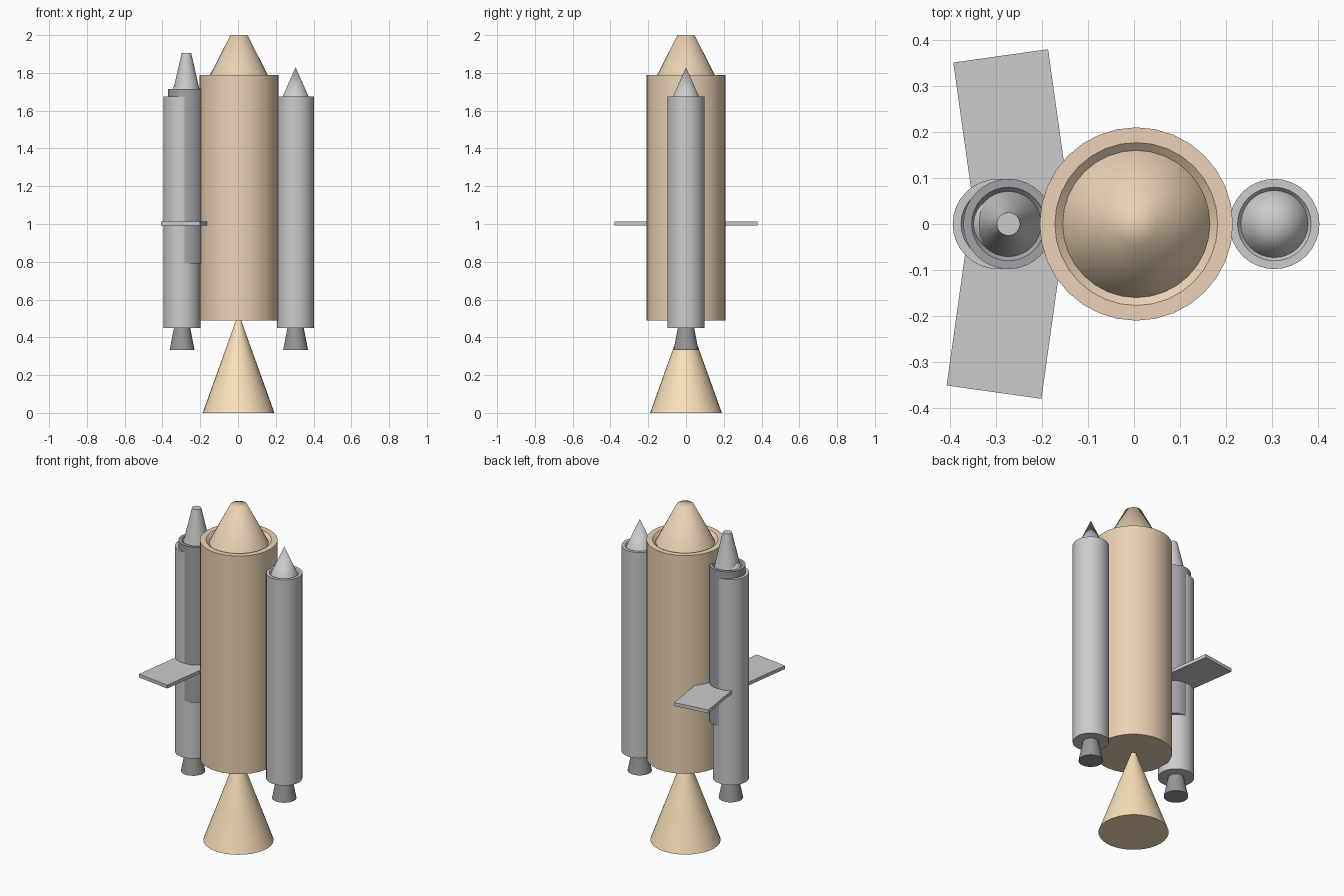
import bpy, bmesh, math
from mathutils import Matrix

if "Cube" in bpy.data.objects:
    bpy.data.objects.remove(bpy.data.objects["Cube"])

SEG = 32


def material(name, rgb):
    m = bpy.data.materials.new(name)
    m.diffuse_color = (*rgb, 1)
    m.use_nodes = True
    m.node_tree.nodes["Principled BSDF"].inputs["Base Color"].default_value = m.diffuse_color
    return m


TAN = material("tan", (0.83, 0.65, 0.46))
FLAME = material("flame", (0.96, 0.76, 0.49))
CHARCOAL = material("charcoal", (0.36, 0.36, 0.39))
SOOT = material("soot", (0.32, 0.31, 0.30))


def add_object(name, bm, mat=None):
    bmesh.ops.recalc_face_normals(bm, faces=bm.faces)
    mesh = bpy.data.meshes.new(name)
    bm.to_mesh(mesh)
    bm.free()
    ob = bpy.data.objects.new(name, mesh)
    bpy.context.collection.objects.link(ob)
    if mat:
        mesh.materials.append(mat)
    return ob


def lathe(name, x, profile, mat=None, angle=40):
    """Spin a (radius, height) profile around a vertical axis at x."""
    bm = bmesh.new()
    verts = [bm.verts.new((r, 0, z)) for r, z in profile]
    edges = [bm.edges.new(pair) for pair in zip(verts, verts[1:])]
    bmesh.ops.spin(bm, geom=verts + edges, cent=(0, 0, 0), axis=(0, 0, 1),
                   angle=math.tau, steps=SEG)
    bmesh.ops.remove_doubles(bm, verts=bm.verts, dist=1e-5)
    bmesh.ops.translate(bm, verts=bm.verts, vec=(x, 0, 0))
    ob = add_object(name, bm, mat)
    bpy.ops.object.select_all(action='DESELECT')
    ob.select_set(True)
    bpy.context.view_layer.objects.active = ob
    bpy.ops.object.shade_smooth_by_angle(angle=math.radians(angle))
    return ob


def body_and_nose(name, x, r, z0, z1, r_rim, r_nose, drop, r_tip, z_tip,
                  mat=None, nose_mat=None):
    """Cylinder with a recessed top from which a tapered nose rises."""
    zb = z1 - drop
    lathe(name + "_body", x,
          [(0, z0), (r, z0), (r, z1), (r_rim, z1), (r_nose, zb), (0, zb)], mat)
    lathe(name + "_nose", x,
          [(0, zb), (r_nose, zb), (r_tip, z_tip)] +
          ([(0, z_tip)] if r_tip else []), nose_mat, 65)


# Central fuel tank and exhaust plume
body_and_nose("tank", 0.005, 0.21, 0.49, 1.79, 0.177, 0.16, 0.015,
              0.045, 2.0, TAN, TAN)
lathe("exhaust_plume", 0.003,
      [(0, 0), (0.19, 0), (0.012, 0.495), (0, 0.495)], FLAME)

# Side boosters with nozzles
for side, x in (("left", -0.296), ("right", 0.305)):
    body_and_nose(side + "_booster", x, 0.098, 0.45, 1.675, 0.08, 0.073,
                  0.01, 0, 1.83)
    lathe(side + "_nozzle", x,
          [(0, 0.333), (0.066, 0.333), (0.043, 0.45), (0, 0.45)], SOOT)

# Shuttle body merged with the left booster
body_and_nose("shuttle", -0.273, 0.098, 0.79, 1.715, 0.08, 0.071, 0.01,
              0.025, 1.906, CHARCOAL)

# Swept wings
for name, side, x in (("rear_wing", 1, -0.2665), ("front_wing", -1, -0.281)):
    bm = bmesh.new()
    bmesh.ops.create_cube(bm, size=1, matrix=(
        Matrix.Translation((x, 0.2 * side, 1.003)) @
        Matrix.Rotation(math.radians(8 * side), 4, 'Z') @
        Matrix.Diagonal((0.208, 0.334, 0.02, 1))))
    add_object(name, bm)
